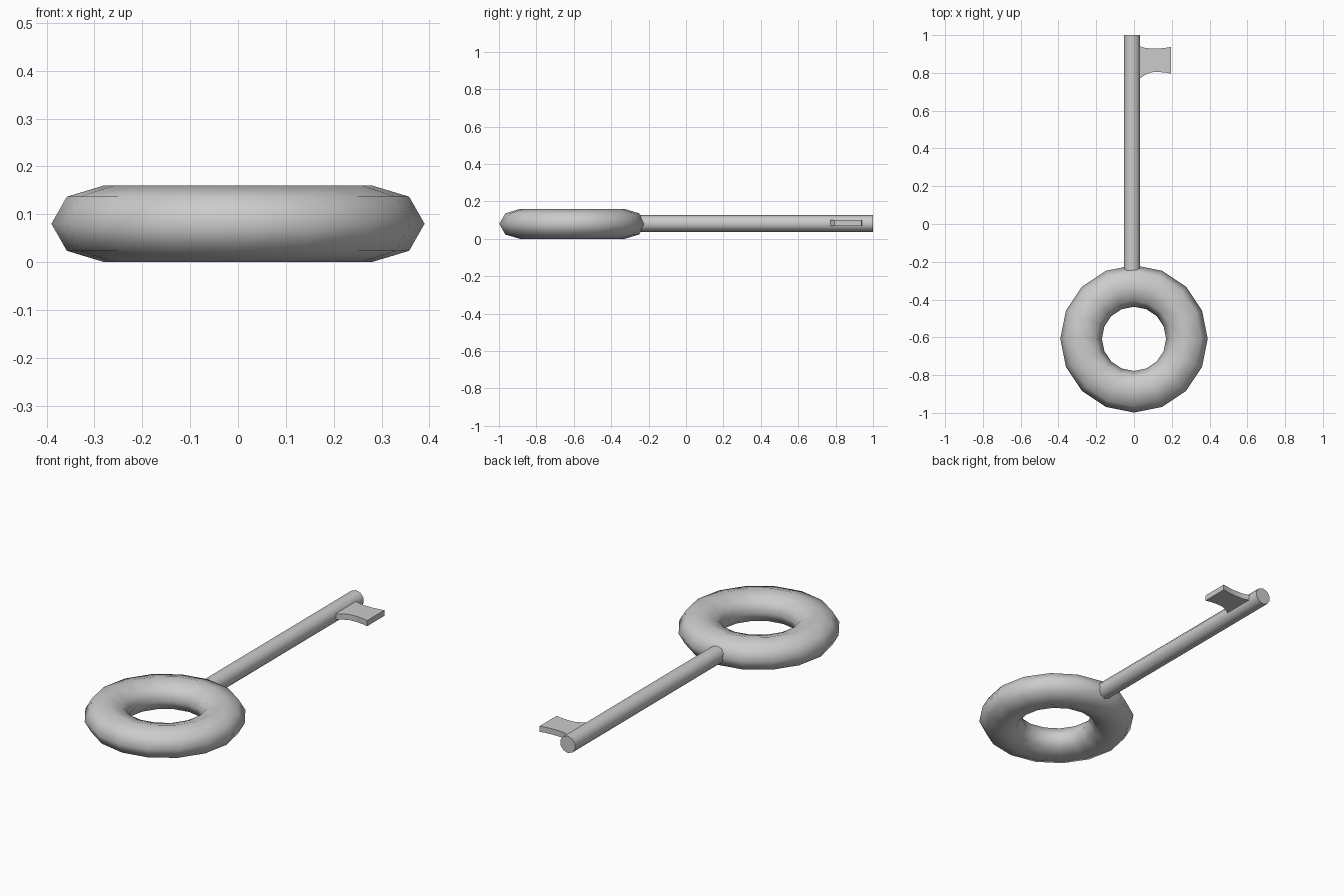
import bpy, bmesh
from math import radians

if "Cube" in bpy.data.objects:
    bpy.data.objects.remove(bpy.data.objects["Cube"])

def smooth(ob, angle):
    bpy.ops.object.select_all(action='DESELECT')
    ob.select_set(True)
    bpy.context.view_layer.objects.active = ob
    bpy.ops.object.shade_smooth_by_angle(angle=radians(angle))

# Ring handle: low-poly torus, slightly flattened
bpy.ops.mesh.primitive_torus_add(location=(0, -0.608, 0.08), major_segments=16, minor_segments=8,
                                 major_radius=0.28, minor_radius=0.11)
ring = bpy.context.object
ring.name = "ring_handle"
ring.scale.z = 0.08 / 0.11
bpy.ops.object.transform_apply(location=False, rotation=False, scale=True)
smooth(ring, 80)

# Shaft
y0, y1 = -0.245, 1.0
bpy.ops.mesh.primitive_cylinder_add(vertices=10, radius=0.0445, depth=y1 - y0,
                                    location=(-0.01, (y0 + y1) / 2, 0.082),
                                    rotation=(radians(90), 0, 0))
shaft = bpy.context.object
shaft.name = "shaft"
smooth(shaft, 50)

# Bit: plate with waisted edges, as (x, y_low, y_high) stations
stations = [(0.015, 0.765, 0.942), (0.035, 0.773, 0.94), (0.06, 0.79, 0.932),
            (0.09, 0.803, 0.929), (0.13, 0.805, 0.929), (0.17, 0.801, 0.933),
            (0.197, 0.795, 0.938)]
bm = bmesh.new()
rows = []
for x, lo, hi in stations:
    rows.append([bm.verts.new((x, y, z)) for y, z in
                 ((lo, 0.07), (hi, 0.07), (hi, 0.1), (lo, 0.1))])
for a, b in zip(rows, rows[1:]):
    for i in range(4):
        j = (i + 1) % 4
        bm.faces.new((a[i], a[j], b[j], b[i]))
bm.faces.new(rows[0])
bm.faces.new(rows[-1])
bmesh.ops.recalc_face_normals(bm, faces=bm.faces)
mesh = bpy.data.meshes.new("key_bit")
bm.to_mesh(mesh)
bm.free()
bit = bpy.data.objects.new("key_bit", mesh)
bpy.context.collection.objects.link(bit)
smooth(bit, 40)
